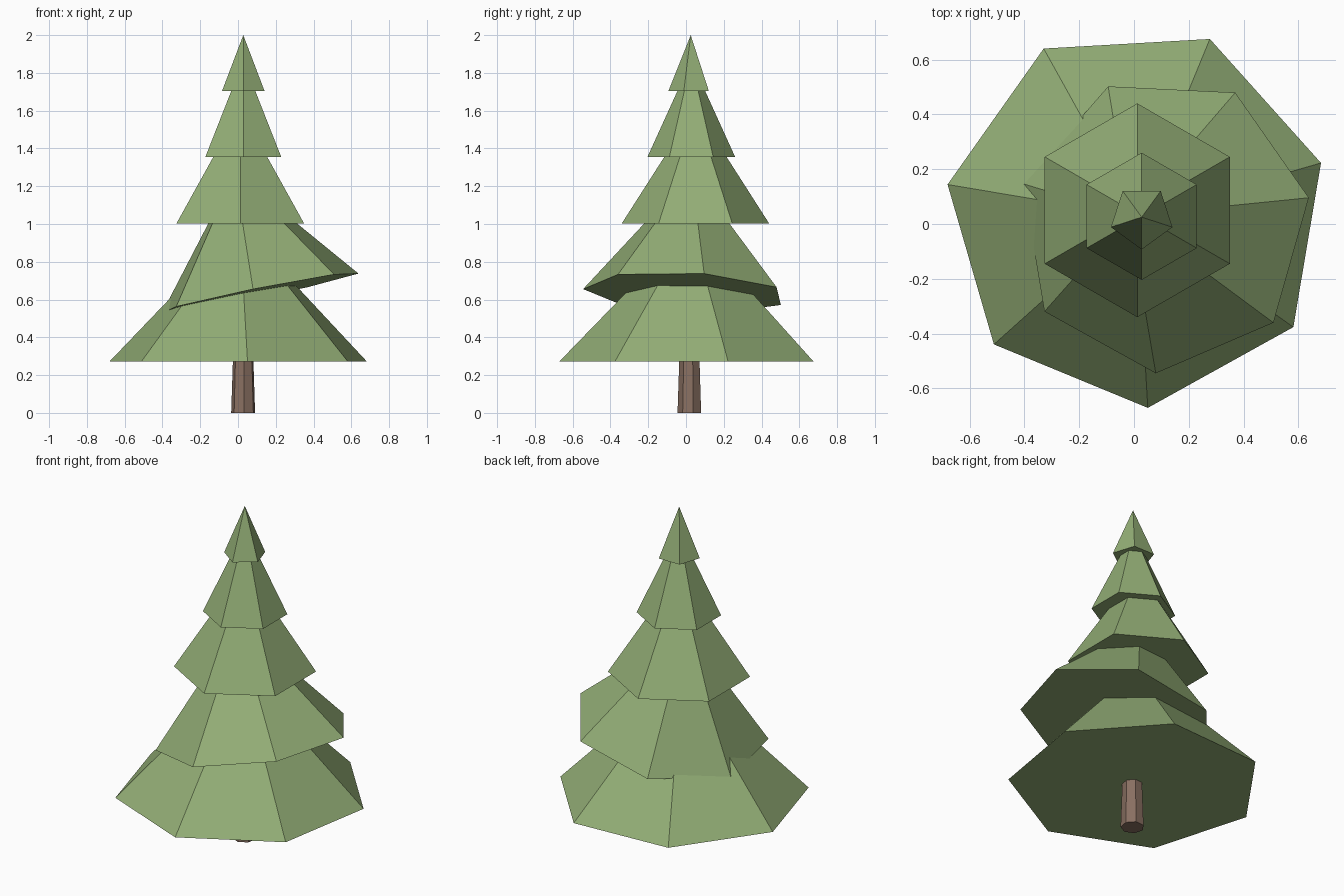
import bpy, bmesh
from math import cos, sin, radians, tau
from mathutils import Vector

if "Cube" in bpy.data.objects:
    bpy.data.objects.remove(bpy.data.objects["Cube"])


def material(name, color):
    m = bpy.data.materials.new(name)
    m.diffuse_color = color
    m.use_nodes = True
    m.node_tree.nodes["Principled BSDF"].inputs["Base Color"].default_value = m.diffuse_color
    return m


green = material("needles", (0.29, 0.42, 0.18, 1))
brown = material("bark", (0.25, 0.16, 0.12, 1))


def tapered(name, mat, sides, base, r0, height, r1, start, axis=(0, 0, 1)):
    """Flat-faced frustum (or cone when r1 = 0) standing on base along axis."""
    turn = Vector((0, 0, 1)).rotation_difference(Vector(axis))
    bm = bmesh.new()

    def ring(r, z):
        return [bm.verts.new(turn @ Vector((r * cos(radians(start) + tau * i / sides),
                                            r * sin(radians(start) + tau * i / sides), z)))
                for i in range(sides)]

    # angles are measured from the first corner
    def corners(r, z):
        pts = []
        for i in range(sides):
            a = radians(start) + tau * i / sides
            pts.append(bm.verts.new(turn @ Vector((r * cos(a), r * sin(a), z))))
        return pts

    low = corners(r0, 0)
    bm.faces.new(low[::-1])
    if r1:
        top = corners(r1, height)
        bm.faces.new(top)
    else:
        tip = bm.verts.new(turn @ Vector((0, 0, height)))
    for i in range(sides):
        j = (i + 1) % sides
        bm.faces.new((low[i], low[j], top[j], top[i]) if r1 else (low[i], low[j], tip))
    mesh = bpy.data.meshes.new(name)
    bm.to_mesh(mesh)
    bm.free()
    mesh.materials.append(mat)
    ob = bpy.data.objects.new(name, mesh)
    ob.location = base
    bpy.context.collection.objects.link(ob)
    return ob


# Trunk
tapered("trunk", brown, 7, (0.028, 0.02, 0), 0.065, 0.30, 0.055, -86.7)
# Foliage tiers, bottom to top; the second one leans
tapered("tier_1", green, 7, (0.01, 0.028, 0.272), 0.70, 0.46, 0.253, -86.7)
tapered("tier_2", green, 7, (0.11, 0, 0.636), 0.546, 0.42, 0.193, -93, (-0.201, 0.047, 1))
tapered("tier_3", green, 6, (0.012, 0.05, 1.003), 0.39, 0.38, 0.147, -90)
tapered("tier_4", green, 6, (0.028, 0.028, 1.355), 0.232, 0.37, 0.064, -90)
tapered("treetop", green, 5, (0.028, 0.025, 1.705), 0.118, 0.295, 0, -90)
